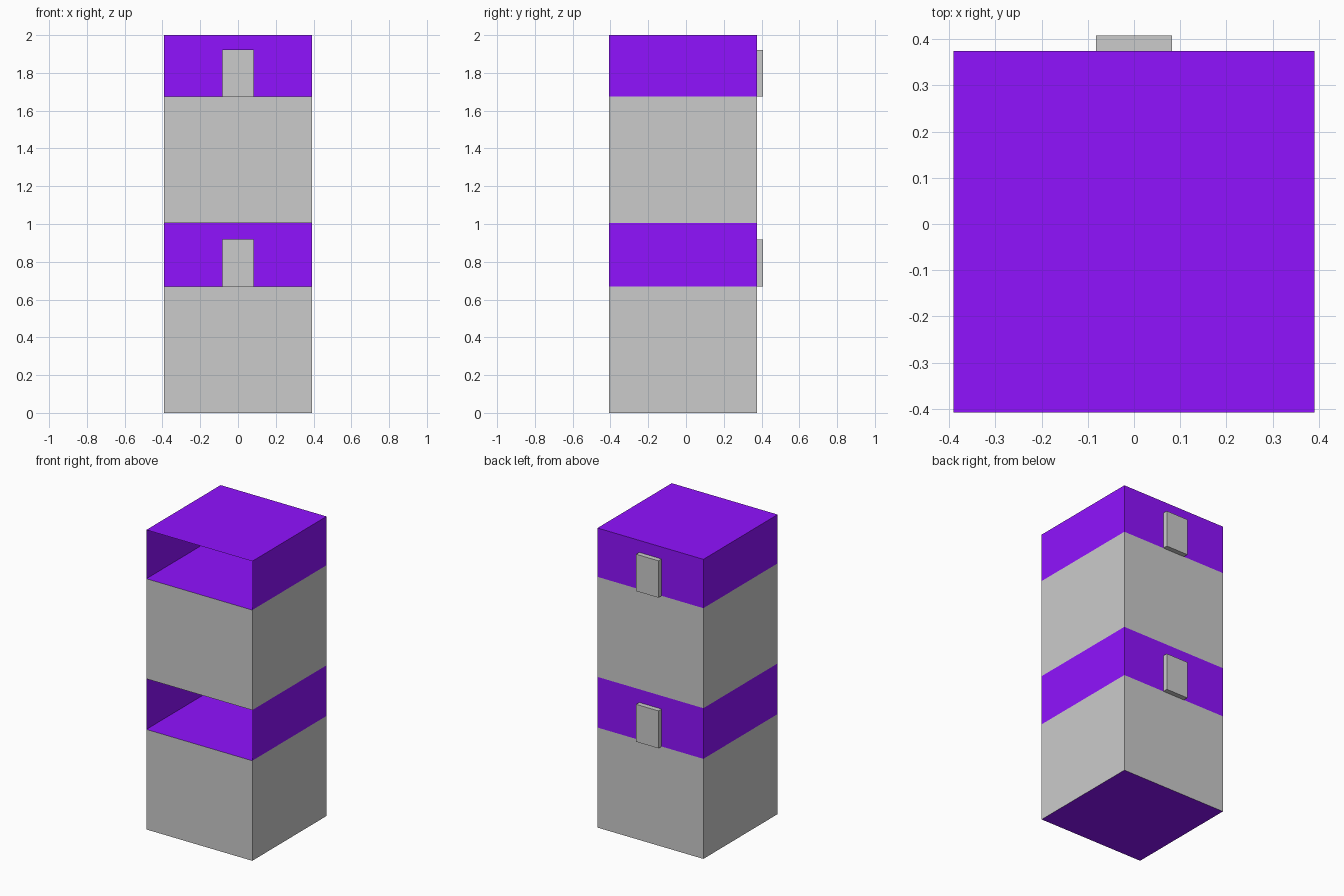
import bpy

if "Cube" in bpy.data.objects:
    bpy.data.objects.remove(bpy.data.objects["Cube"])

HALF = 0.391            # half width
FRONT, BACK = -0.408, 0.375
REAR = 0.408            # rear face of the recess niche
NICHE = 0.082           # half width of the niche

purple = bpy.data.materials.new("purple")
purple.diffuse_color = (0.28, 0.006, 1.0, 1)
purple.use_nodes = True
purple.node_tree.nodes["Principled BSDF"].inputs["Base Color"].default_value = purple.diffuse_color


def sheet(name, polygons, mat=None):
    """Thin panels, each polygon given by its corner points."""
    verts, faces = [], []
    for poly in polygons:
        faces.append(range(len(verts), len(verts) + len(poly)))
        verts += poly
    mesh = bpy.data.meshes.new(name)
    mesh.from_pydata(verts, [], [list(f) for f in faces])
    if mat:
        mesh.materials.append(mat)
    obj = bpy.data.objects.new(name, mesh)
    bpy.context.collection.objects.link(obj)
    return obj


def slab(name, z, up=True):
    pts = [(-HALF, FRONT, z), (HALF, FRONT, z), (HALF, BACK, z), (-HALF, BACK, z)]
    return sheet(name, [pts if up else pts[::-1]], purple)


def wall(x0, y0, x1, y1, z0, z1):
    return [(x0, y0, z0), (x1, y1, z0), (x1, y1, z1), (x0, y0, z1)]


def unit(label, z0, z1, z2, niche_top):
    # closed grey base
    sheet(label + "_base_walls", [
        wall(-HALF, FRONT, HALF, FRONT, z0, z1),
        wall(HALF, FRONT, HALF, BACK, z0, z1),
        wall(HALF, BACK, -HALF, BACK, z0, z1),
        wall(-HALF, BACK, -HALF, FRONT, z0, z1)])
    # purple compartment, open at the front
    slab(label + "_compartment_floor", z1)
    sheet(label + "_side_walls", [
        wall(HALF, FRONT, HALF, BACK, z1, z2),
        wall(-HALF, BACK, -HALF, FRONT, z1, z2)], purple)
    # back wall in three pieces around the niche opening
    sheet(label + "_back_wall", [
        wall(HALF, BACK, NICHE, BACK, z1, z2),
        wall(NICHE, BACK, -NICHE, BACK, niche_top, z2),
        wall(-NICHE, BACK, -HALF, BACK, z1, z2)], purple)
    # grey niche pushed out through the back wall
    n, t = NICHE, niche_top
    sheet(label + "_back_niche", [
        wall(n, BACK, n, REAR, z1, t),
        wall(n, REAR, -n, REAR, z1, t),
        wall(-n, REAR, -n, BACK, z1, t),
        [(-n, BACK, t), (n, BACK, t), (n, REAR, t), (-n, REAR, t)],
        [(-n, REAR, z1), (n, REAR, z1), (n, BACK, z1), (-n, BACK, z1)]])
    slab(label + "_compartment_roof", z2)


slab("bottom_panel", 0.0, up=False)
unit("lower", 0.0, 0.668, 1.006, 0.918)
unit("upper", 1.006, 1.674, 2.0, 1.920)
